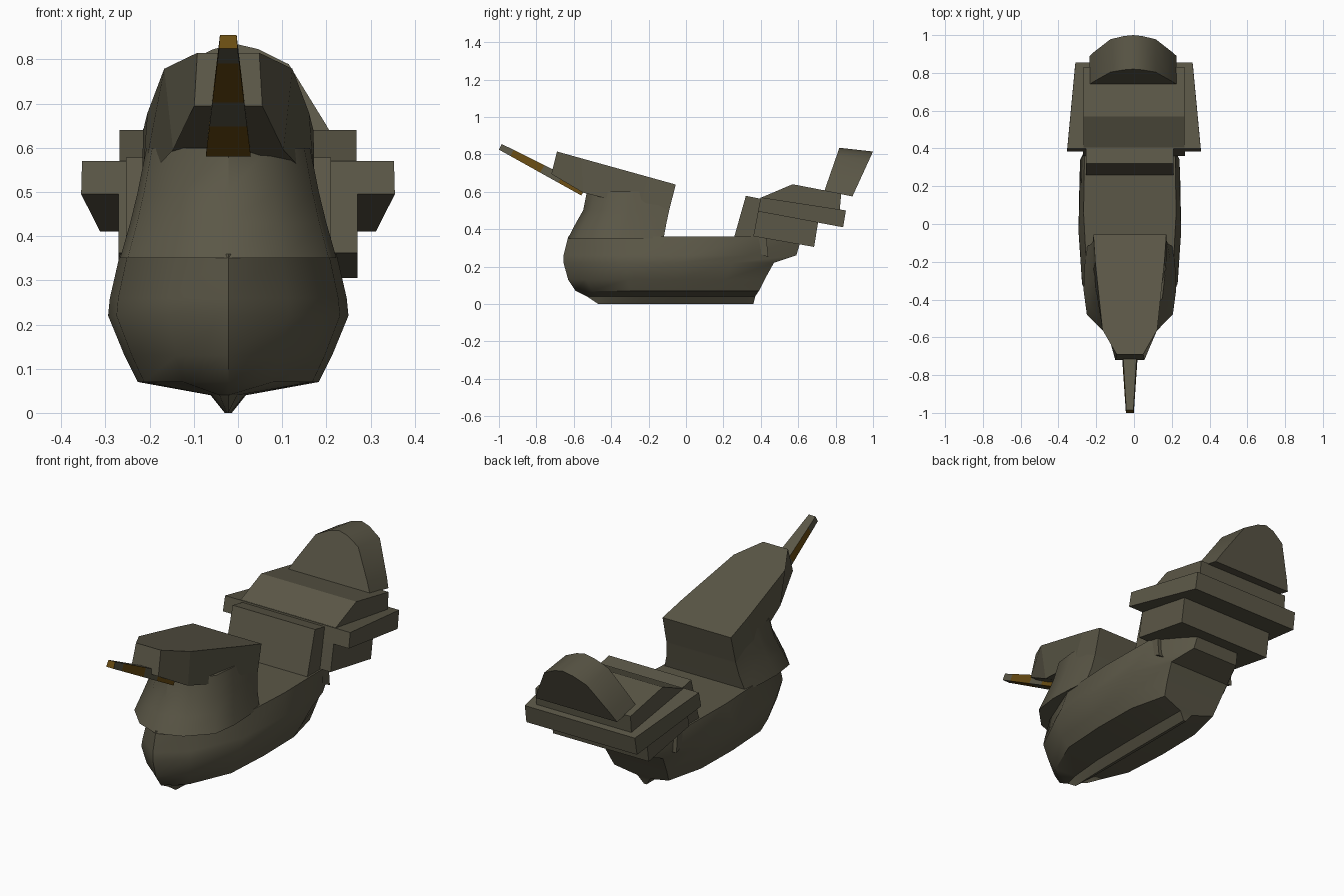
import bpy
import bmesh
import math

cube = bpy.data.objects.get("Cube")
if cube:
    bpy.data.objects.remove(cube, do_unlink=True)


def material(name, rgb):
    m = bpy.data.materials.new(name)
    m.use_nodes = True
    m.diffuse_color = (*rgb, 1)
    bsdf = m.node_tree.nodes["Principled BSDF"]
    bsdf.inputs["Base Color"].default_value = (*rgb, 1)
    bsdf.inputs["Roughness"].default_value = 0.8
    return m


KHAKI = material("dark khaki", (0.105, 0.096, 0.063))
GOLD = material("dull gold", (0.14, 0.072, 0.006))
BODY_X = -0.022


def loft(name, rings, smooth=None, rule=None):
    """Skin a list of equal-length closed rings and cap both ends."""
    bm = bmesh.new()
    loops = [[bm.verts.new(p) for p in ring] for ring in rings]
    n = len(loops[0])
    for i, (a, b) in enumerate(zip(loops, loops[1:])):
        for j in range(n):
            k = (j + 1) % n
            f = bm.faces.new((a[j], a[k], b[k], b[j]))
            if rule:
                f.material_index = rule(i, j)
    for i, loop in ((-1, loops[0]), (len(loops), loops[-1])):
        f = bm.faces.new(loop)
        if rule:
            f.material_index = rule(i, -1)
    bmesh.ops.recalc_face_normals(bm, faces=bm.faces)
    mesh = bpy.data.meshes.new(name)
    bm.to_mesh(mesh)
    bm.free()
    mesh.materials.append(KHAKI)
    if rule:
        mesh.materials.append(GOLD)
    ob = bpy.data.objects.new(name, mesh)
    bpy.context.collection.objects.link(ob)
    if smooth:
        bpy.ops.object.select_all(action="DESELECT")
        ob.select_set(True)
        bpy.context.view_layer.objects.active = ob
        bpy.ops.object.shade_smooth_by_angle(angle=math.radians(smooth))
    return ob


def mirrored(half, cx):
    """Close a half outline of (x, y, z) points across the centre plane."""
    left = [(cx + x, y, z) for x, y, z in half]
    right = [(cx - x, y, z) for x, y, z in reversed(half) if x > 0]
    return left + right


def prism(name, profile, widths, cx=0.0):
    """Side profile of (y, z) points with a half width at each point."""
    sides = [[(cx + s * w, y, z) for (y, z), w in zip(profile, widths)]
             for s in (-1, 1)]
    return loft(name, sides)


def hull_ring(z, front, back, width, tail):
    """Boat-shaped plan: pointed bow, full middle, blunt stern."""
    plan = [(0, 0), (0.5, 0.09), (0.93, 0.3), (1, 0.55), (0.98, 0.8), (tail, 1)]
    return mirrored([(x * width, front + y * (back - front), z)
                     for x, y in plan], BODY_X)


# Hull with a shallow keel and a stepped stern
loft("body", [hull_ring(*r) for r in (
    (0.0, -0.47, 0.36, 0.008, 0.9),
    (0.04, -0.53, 0.37, 0.04, 0.9),
    (0.07, -0.59, 0.39, 0.205, 0.75),
    (0.13, -0.63, 0.42, 0.235, 0.7),
    (0.22, -0.655, 0.47, 0.272, 0.65),
    (0.26, -0.655, 0.59, 0.268, 0.5),
    (0.36, -0.63, 0.62, 0.245, 0.5))], smooth=40)

# Neck rising from the bow
loft("neck", [hull_ring(*r) for r in (
    (0.35, -0.632, -0.12, 0.245, 0.93),
    (0.43, -0.59, -0.105, 0.222, 0.92),
    (0.50, -0.55, -0.09, 0.205, 0.95),
    (0.60, -0.53, -0.07, 0.185, 0.97))], smooth=40)

# Wedge-shaped head with a flared lower lip
crown = [(x, y, 0.815 - (y + 0.69) * 0.278) for x, y in
         ((0.07, -0.69), (0.145, -0.56), (0.183, -0.2), (0.193, -0.055))]
lip = [(0.077, -0.72, 0.695), (0.125, -0.55, 0.595),
       (0.195, -0.25, 0.52), (0.195, -0.09, 0.5)]
loft("head", [mirrored(lip, BODY_X), mirrored(crown, BODY_X)])


# Tapered beak with gold bands on the sides and underside
def beak_ring(t):
    w = 0.021 + 0.03 * t
    top = (-0.985 + 0.455 * t, 0.855 - 0.225 * t)
    low = (-1.0 + 0.44 * t, 0.825 - 0.245 * t)
    return [(BODY_X - w, *low), (BODY_X + w, *low),
            (BODY_X + w * 0.9, *top), (BODY_X - w * 0.9, *top)]


def beak_colour(segment, side):
    return int(segment in (-1, 1, 3) and side != 2)


loft("beak", [beak_ring(t) for t in (0, 0.14, 0.5, 0.72, 1)], rule=beak_colour)

# Upright plate behind the saddle
prism("back_plate", [(0.25, 0.33), (0.32, 0.578), (0.41, 0.56), (0.44, 0.25)],
      [0.232] * 4, BODY_X)

# Stacked slabs carrying the tail
prism("lower_slab", [(0.36, 0.362), (0.39, 0.52), (0.71, 0.46), (0.685, 0.305)],
      [0.27] * 4)
prism("wide_slab", [(0.385, 0.495), (0.40, 0.57), (0.855, 0.50), (0.84, 0.41)],
      [0.355, 0.353, 0.31, 0.312])
prism("upper_slab", [(0.39, 0.52), (0.405, 0.57), (0.57, 0.64), (0.83, 0.59),
                     (0.82, 0.48)], [0.268] * 5)

# Arched tail fin leaning backwards
ARCH = [(0.23, 0), (0.205, 0.2), (0.12, 0.8), (0.05, 0.95), (0, 1)]


def fin_face(base, top):
    return mirrored([(x, base[0] + t * (top[0] - base[0]),
                      base[1] + t * (top[1] - base[1])) for x, t in ARCH], -0.005)


loft("tail_fin", [fin_face((0.74, 0.605), (0.82, 0.835)),
                  fin_face((0.89, 0.575), (1.0, 0.815))], smooth=35)
